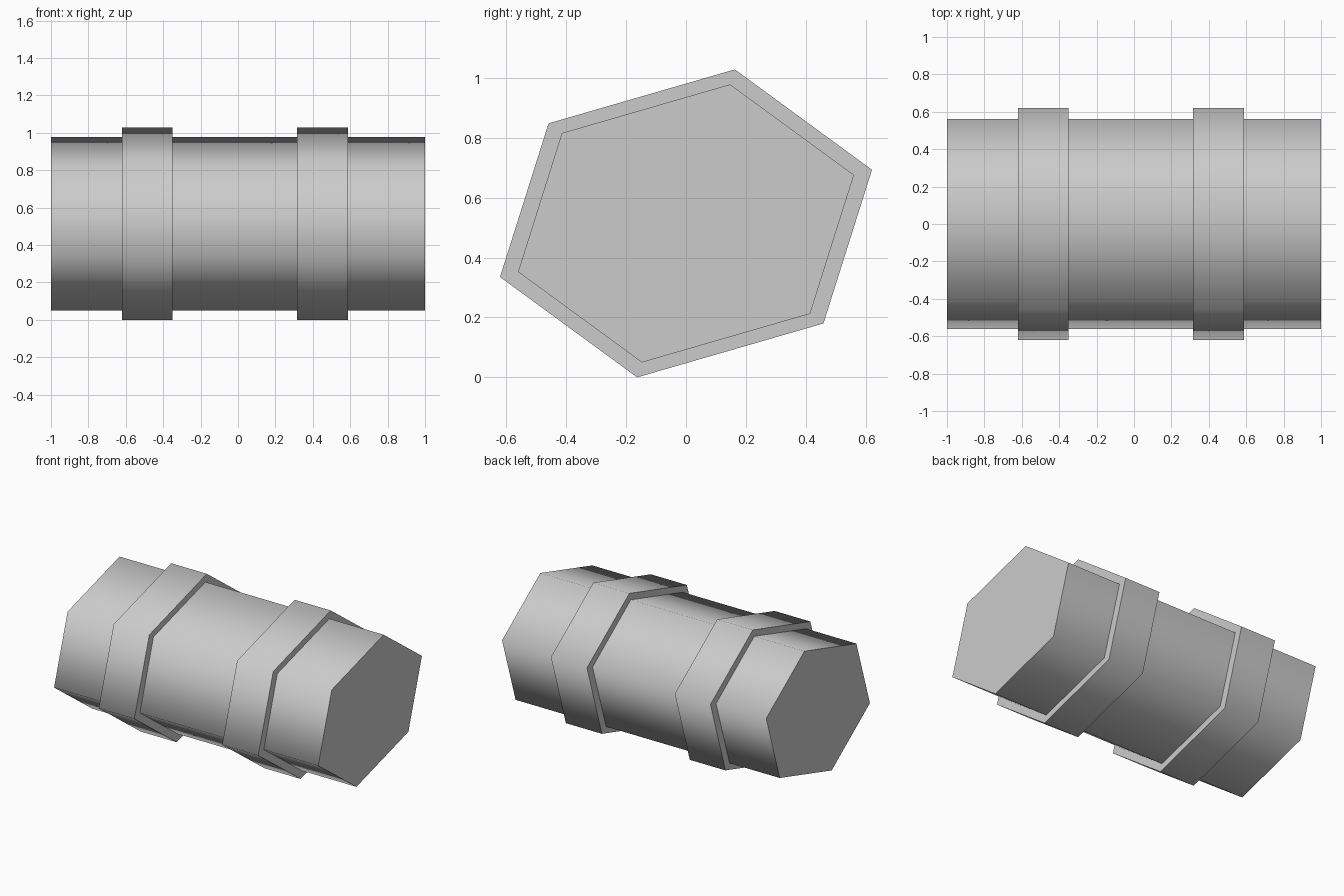
import bpy, bmesh, math

if "Cube" in bpy.data.objects:
    bpy.data.objects.remove(bpy.data.objects["Cube"])

CENTRE_Z = 0.514
# Half of the skewed hexagon (y, z from centre); the other half is its point reflection
HALF = [(0.163, 0.514), (0.621, 0.179), (0.459, -0.334)]
HEXAGON = HALF + [(-y, -z) for y, z in HALF]
BODY, BAND = 0.903, 1.0

# Stations along x: (position, size of hexagon)
STATIONS = [
    (-1.0, BODY), (-0.62, BODY), (-0.62, BAND), (-0.35, BAND), (-0.35, BODY),
    (0.315, BODY), (0.315, BAND), (0.588, BAND), (0.588, BODY), (1.0, BODY),
]


def loft(name, stations):
    bm = bmesh.new()
    rings = [[bm.verts.new((x, y * s, CENTRE_Z + z * s)) for y, z in HEXAGON]
             for x, s in stations]
    for a, b in zip(rings, rings[1:]):
        for i in range(6):
            j = (i + 1) % 6
            bm.faces.new((a[i], a[j], b[j], b[i]))
    bm.faces.new(rings[0])
    bm.faces.new(rings[-1])
    bmesh.ops.recalc_face_normals(bm, faces=bm.faces[:])
    mesh = bpy.data.meshes.new(name)
    bm.to_mesh(mesh)
    bm.free()
    obj = bpy.data.objects.new(name, mesh)
    bpy.context.collection.objects.link(obj)
    return obj


# Hexagonal body with two raised bands, sides smooth and steps sharp
body = loft("banded_hex_body", STATIONS)
bpy.context.view_layer.objects.active = body
body.select_set(True)
bpy.ops.object.shade_smooth_by_angle(angle=math.radians(80))
